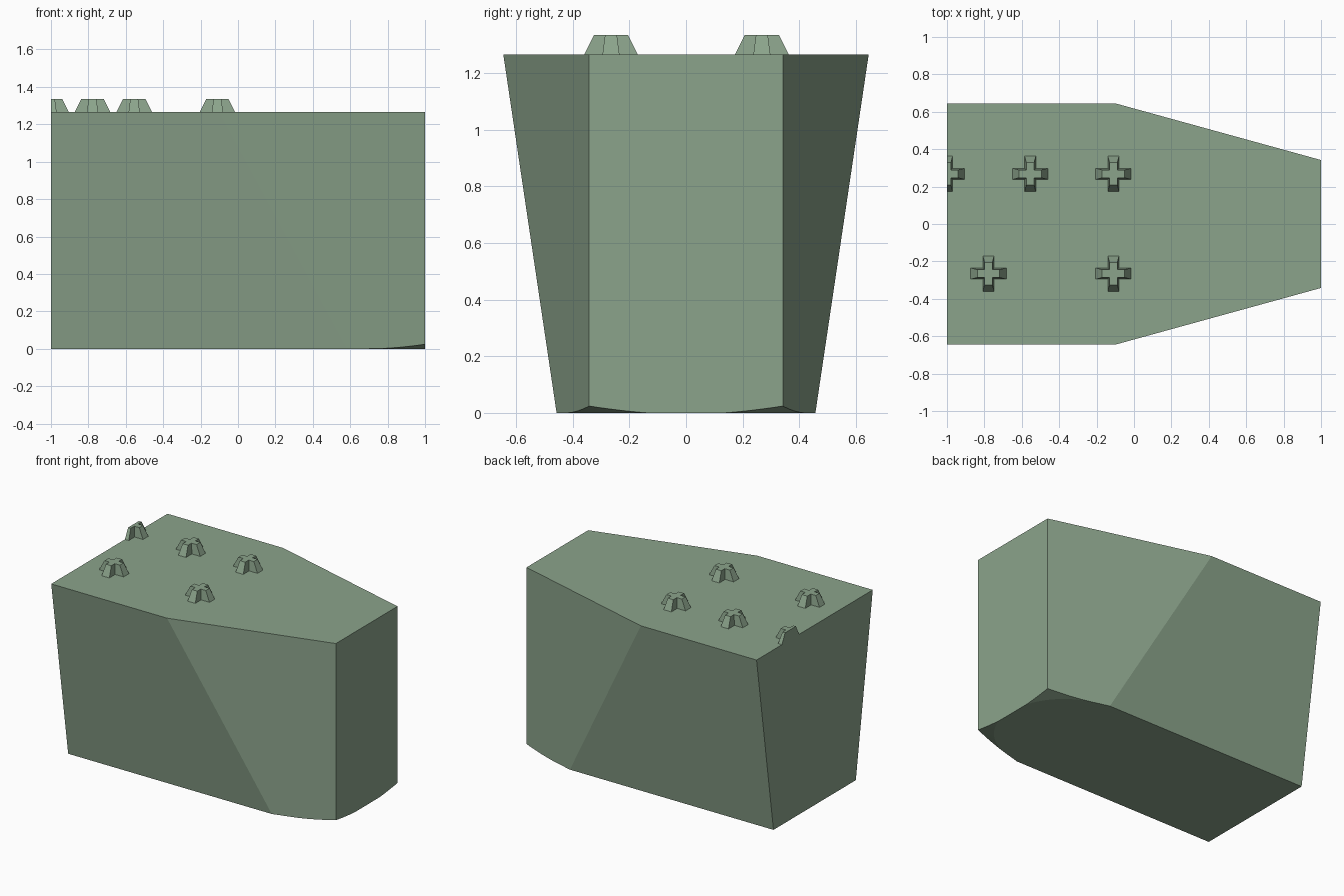
import bpy, bmesh, math
from mathutils import Vector

if "Cube" in bpy.data.objects:
    bpy.data.objects.remove(bpy.data.objects["Cube"])

H = 1.265                      # deck height
TOP, BOT, NOSE = 0.645, 0.457, 0.342   # half widths
KNEE = -0.1                    # where the nose taper starts

mat = bpy.data.materials.new("green")
mat.diffuse_color = (0.26, 0.37, 0.26, 1)
mat.use_nodes = True
mat.node_tree.nodes["Principled BSDF"].inputs["Base Color"].default_value = mat.diffuse_color


def finish(bm, name):
    bmesh.ops.remove_doubles(bm, verts=bm.verts, dist=1e-5)
    bmesh.ops.recalc_face_normals(bm, faces=bm.faces)
    me = bpy.data.meshes.new(name)
    bm.to_mesh(me)
    bm.free()
    me.materials.append(mat)
    ob = bpy.data.objects.new(name, me)
    bpy.context.collection.objects.link(ob)
    return ob


def face(bm, pts):
    bm.faces.new([bm.verts.new(p) for p in pts])


def flip(pts):
    return [(x, -y, z) for x, y, z in pts]


# Body: sloped sides, vertical nose taper, shallow conical underside at the nose corners
slope = (TOP - NOSE) / (1 - KNEE)
foot_x = KNEE + (TOP - BOT) / slope
cx = 0.58
n = Vector((slope, 1)).normalized()
r = n.x * (KNEE - cx) + n.y * TOP
a_start, a_mid, a_end = math.atan2(n.y, n.x), math.atan2(NOSE, 1 - cx), math.acos((1 - cx) / r)


def underside(a):
    c, s = math.cos(a), math.sin(a)
    d = r / (n.x * c + n.y * s) if a >= a_mid else (1 - cx) / c
    return (cx + r * c, r * s, 0), (cx + d * c, d * s, 0.24 * (d - r))


N = 10
side_rim = [underside(a_start + (a_mid - a_start) * i / N) for i in range(N + 1)]
front_rim = [underside(a_mid + (a_end - a_mid) * i / N) for i in range(N + 1)]
rim = side_rim + front_rim[1:]
inner = [p[0] for p in rim]

bm = bmesh.new()
back_low, foot = (-1, BOT, 0), (foot_x, BOT, 0)
back_top, knee, nose = (-1, TOP, H), (KNEE, TOP, H), (1, NOSE, H)
half_top = [back_top, knee, nose]
half_bottom = [back_low, foot] + inner
half_front = [nose] + [p[1] for p in front_rim]
for half in (half_top, half_bottom, half_front):
    face(bm, half + flip(half)[::-1])
face(bm, [back_low, back_top] + flip([back_top, back_low]))
for mirror in (lambda p: p, flip):
    face(bm, mirror([back_low, foot, knee, back_top]))
    face(bm, mirror([knee, nose] + [p[1] for p in side_rim][::-1] + [foot]))
    for (i0, o0), (i1, o1) in zip(rim, rim[1:]):
        quad = []
        for p in (i0, o0, o1, i1):
            if all((Vector(p) - Vector(q)).length > 1e-5 for q in quad):
                quad.append(p)
        face(bm, mirror(quad))
finish(bm, "body")


# Studs: cross-shaped with sloping arm ends
def cross(x, y, z, reach, w):
    pts = []
    for k in range(4):
        a = k * math.pi / 2
        c, s = round(math.cos(a)), round(math.sin(a))
        for u, v in ((reach, -w), (reach, w), (w, w)):
            pts.append((x + u * c - v * s, y + u * s + v * c, z))
    return pts


def stud(x, y):
    bm = bmesh.new()
    low, high = cross(x, y, H, 0.095, 0.03), cross(x, y, H + 0.07, 0.06, 0.021)
    face(bm, low)
    face(bm, high)
    for i in range(12):
        j = (i + 1) % 12
        face(bm, [low[i], low[j], high[j], high[i]])
    bmesh.ops.remove_doubles(bm, verts=bm.verts, dist=1e-5)
    if x < -0.9:               # the rear stud is cut flush with the back
        bmesh.ops.bisect_plane(bm, geom=bm.verts[:] + bm.edges[:] + bm.faces[:],
                               plane_co=(-1, 0, 0), plane_no=(-1, 0, 0), clear_outer=True)
        bmesh.ops.holes_fill(bm, edges=[e for e in bm.edges if e.is_boundary])
    finish(bm, "stud")


for x, y in ((-1, 0.268), (-0.555, 0.268), (-0.11, 0.268), (-0.778, -0.265), (-0.11, -0.265)):
    stud(x, y)
